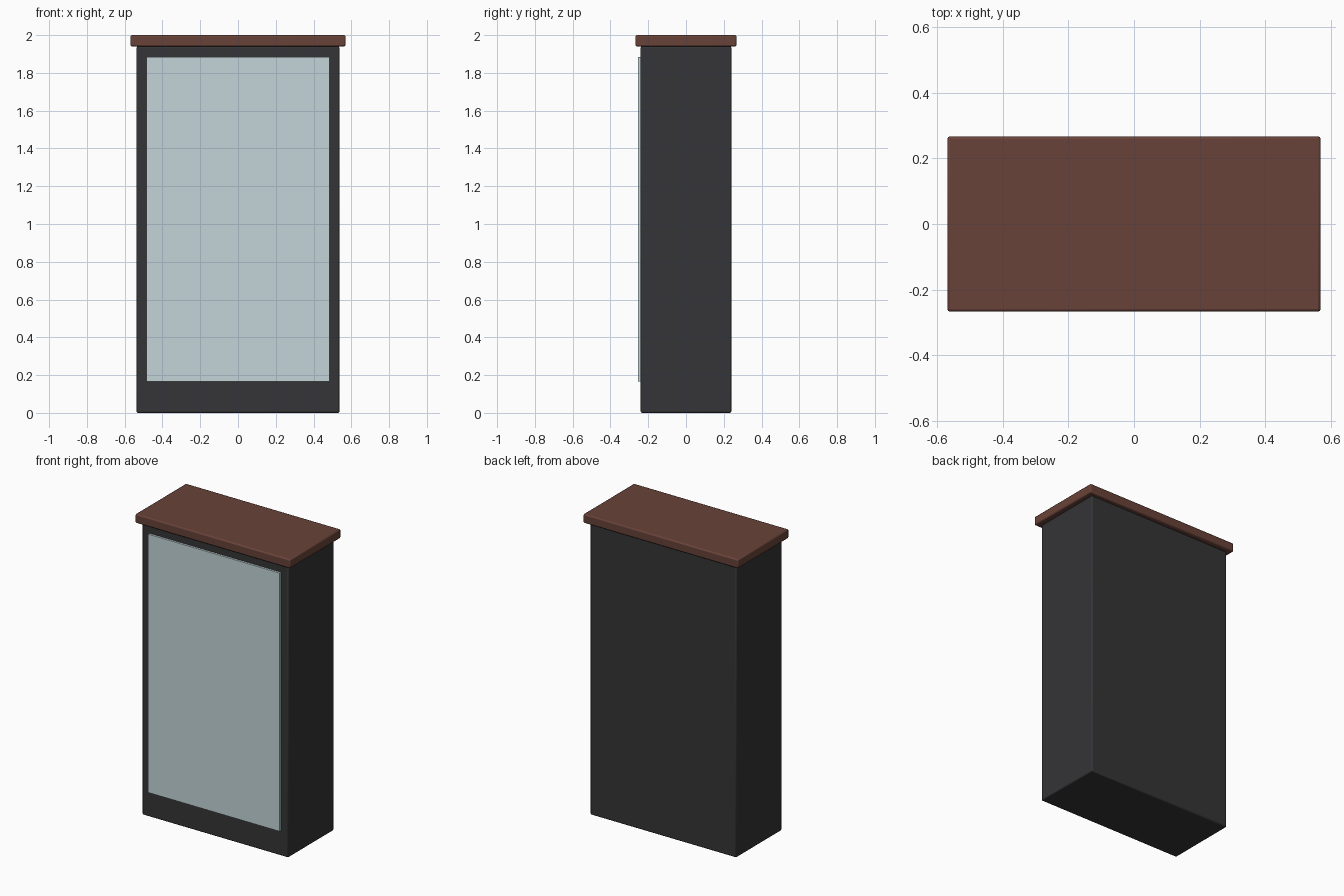
import bpy

if "Cube" in bpy.data.objects:
    bpy.data.objects.remove(bpy.data.objects["Cube"])


def material(name, color):
    mat = bpy.data.materials.new(name)
    mat.diffuse_color = color
    mat.use_nodes = True
    mat.node_tree.nodes["Principled BSDF"].inputs["Base Color"].default_value = mat.diffuse_color
    return mat


def box(name, x, y, z, mat, bevel=0.0):
    """Box from (min, max) ranges with optional rounded edges."""
    ranges = (x, y, z)
    bpy.ops.mesh.primitive_cube_add(size=1, location=[(a + b) / 2 for a, b in ranges])
    obj = bpy.context.object
    obj.name = name
    obj.scale = [b - a for a, b in ranges]
    bpy.ops.object.transform_apply(location=False, rotation=False, scale=True)
    obj.data.materials.append(mat)
    if bevel:
        mod = obj.modifiers.new("soft_edges", 'BEVEL')
        mod.width = bevel
        mod.segments = 2
        bpy.ops.object.shade_smooth_by_angle()
    return obj


charcoal = material("charcoal", (0.035, 0.035, 0.038, 1))
wood = material("brown_wood", (0.14, 0.055, 0.04, 1))
glass = material("pale_glass", (0.55, 0.66, 0.69, 1))

# Cabinet carcass
box("cabinet_body", (-0.537, 0.537), (-0.24, 0.24), (0.0, 1.941), charcoal, 0.008)
# Overhanging wooden top
box("wooden_top", (-0.569, 0.569), (-0.267, 0.267), (1.94, 2.0), wood, 0.008)
# Glass door on the front face
box("glass_door", (-0.484, 0.484), (-0.254, -0.238), (0.167, 1.884), glass)
